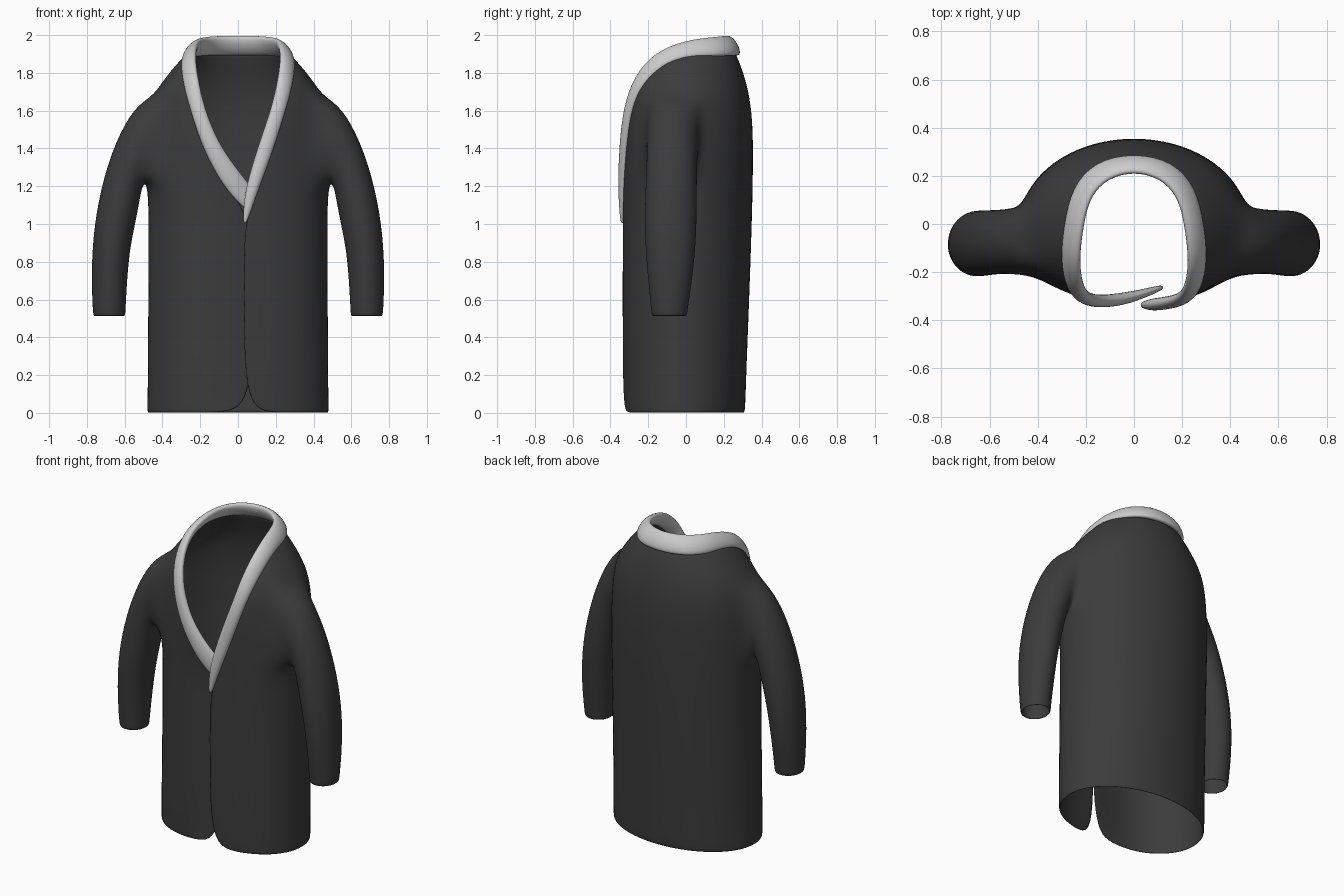
import bpy, bmesh
from math import sin, cos, asin, radians, pi
from mathutils import Vector

if "Cube" in bpy.data.objects:
    bpy.data.objects.remove(bpy.data.objects["Cube"])

def finish(bm, name, color=None, thickness=0):
    bmesh.ops.recalc_face_normals(bm, faces=bm.faces)
    me = bpy.data.meshes.new(name)
    bm.to_mesh(me)
    bm.free()
    ob = bpy.data.objects.new(name, me)
    bpy.context.collection.objects.link(ob)
    me.polygons.foreach_set("use_smooth", [True] * len(me.polygons))
    if thickness:
        s = ob.modifiers.new("thickness", "SOLIDIFY")
        s.thickness, s.offset = thickness, 0
    sub = ob.modifiers.new("smooth", "SUBSURF")
    sub.levels = sub.render_levels = 2
    if color:
        mat = bpy.data.materials.new(name + "_color")
        mat.diffuse_color = color
        mat.use_nodes = True
        mat.node_tree.nodes["Principled BSDF"].inputs["Base Color"].default_value = mat.diffuse_color
        me.materials.append(mat)
    return ob

def power(v, e):
    return (1 if v >= 0 else -1) * abs(v) ** e

# Coat body rows: z, half width, front y, back y, right panel edge x, left panel edge x
ROWS = [
    (0.00, .475, -.325, .312, .13, -.03),
    (0.06, .474, -.330, .316, .055, .05),
    (0.25, .472, -.335, .322, .025, .09),
    (0.62, .470, -.335, .337, .022, .10),
    (1.00, .468, -.335, .350, .022, .10),
    (1.20, .472, -.335, .355, .085, -.05),
    (1.40, .468, -.332, .357, .150, -.15),
    (1.55, .458, -.325, .353, .205, -.205),
    (1.68, .440, -.310, .337, .240, -.24),
    (1.79, .370, -.270, .308, .255, -.255),
    (1.90, .268, -.200, .265, .235, -.235),
]
FIXED = [70, 85, 100, 120, 140, 160, 180]   # column angles from the front
LAST = 18                                   # last column index

def half_section(row, side):
    """Points of one half of a row, from the opening edge to the back centre."""
    z, a, yf, yb, xr, xl = row
    edge_x = xr if side > 0 else -xl
    a *= 1.01
    yc, b = (yf + yb) / 2, (yb - yf) / 2
    t0 = asin(power(edge_x / a, 1.2))
    t1 = radians(FIXED[0])
    angles = [t0 + (t1 - t0) * i / 3 for i in range(3)] + [radians(d) for d in FIXED]
    pts = []
    for t in angles:
        e = 2 / 2.4 if t < pi / 2 else 1
        x = side * a * power(sin(t), e)
        y = yc - b * power(cos(t), e)
        # the left front panel tucks under the right one
        if side < 0 and t < pi / 2:
            y += .06 * min(1, max(0, (x + .1) / .2))
        pts.append((x, y, z))
    return pts

bm = bmesh.new()
grid = []
for row in ROWS:
    pts = half_section(row, 1) + half_section(row, -1)[-2::-1]
    grid.append([bm.verts.new(p) for p in pts])

C0, C1, R0, R1 = 2, 5, 5, 8                 # armhole block of the grid
for r in range(len(ROWS) - 1):
    for c in range(LAST):
        m = min(c, LAST - 1 - c)
        if R0 <= r < R1 and C0 <= m < C1:
            continue
        bm.faces.new((grid[r][c], grid[r][c + 1], grid[r + 1][c + 1], grid[r + 1][c]))

# Sleeves: outer x, z, inner x, z, half depth, centre y
SLEEVE = [
    (.525, 1.635, .505, 1.23, .130, -.072),
    (.620, 1.490, .525, 1.13, .128, -.075),
    (.705, 1.260, .550, 1.00, .132, -.080),
    (.757, 1.000, .575, .88, .132, -.082),
    (.772, .760, .590, .74, .117, -.083),
    (.765, .560, .600, .56, .093, -.088),
    (.761, .512, .602, .512, .088, -.088),
]
loop = ([(R0, c) for c in range(C0, C1)] + [(r, C1) for r in range(R0, R1)]
        + [(R1, c) for c in range(C1, C0, -1)] + [(r, C0) for r in range(R1, R0, -1)])
for side in (1, -1):
    prev = [grid[r][c if side > 0 else LAST - c] for r, c in loop]
    for ox, oz, ix, iz, ry, cy in SLEEVE:
        ring = []
        for k in range(12):
            f = radians(225 + 30 * k)
            s, q = sin(f) * 1.045 / 2, cos(f) * 1.045
            x = (ox + ix) / 2 + (ox - ix) * s
            z = (oz + iz) / 2 + (oz - iz) * s
            ring.append(bm.verts.new((side * x, cy + ry * q, z)))
        for k in range(12):
            j = (k + 1) % 12
            bm.faces.new((prev[k], prev[j], ring[j], ring[k]))
        prev = ring
finish(bm, "coat", (.045, .045, .045, 1), .01)

# Shawl collar: (outer edge point, inner edge point) stations
RIGHT_FRONT = [
    ((.040, -.338, .99), (.026, -.335, 1.01)),
    ((.072, -.338, 1.08), (.030, -.335, 1.10)),
    ((.115, -.335, 1.20), (.045, -.335, 1.21)),
    ((.190, -.325, 1.40), (.105, -.330, 1.41)),
]
LEFT_FRONT = [
    ((.120, -.262, 1.03), (.130, -.258, 1.08)),
    ((.030, -.292, 1.08), (.070, -.280, 1.20)),
    ((-.080, -.318, 1.20), (-.005, -.305, 1.29)),
    ((-.188, -.325, 1.40), (-.105, -.325, 1.43)),
]
SIDE = [
    ((.252, -.300, 1.60), (.180, -.315, 1.62)),
    ((.288, -.230, 1.74), (.215, -.270, 1.78)),
    ((.298, -.120, 1.84), (.235, -.165, 1.91)),
    ((.285, .000, 1.885), (.215, .000, 1.97)),
    ((.255, .150, 1.89), (.185, .120, 1.985)),
    ((.160, .258, 1.895), (.110, .195, 1.993)),
]
BACK = [((0, .290, 1.895), (0, .225, 1.995))]
mirrored = [tuple((-x, y, z) for x, y, z in st) for st in reversed(SIDE)]
stations = [(Vector(o), Vector(i)) for o, i in
            RIGHT_FRONT + SIDE + BACK + mirrored + LEFT_FRONT[::-1]]
mids = [(o + i) / 2 for o, i in stations]

bm = bmesh.new()
rings = []
n = len(stations)
for s, (o, i) in enumerate(stations):
    tangent = mids[min(s + 1, n - 1)] - mids[max(s - 1, 0)]
    major = (i - o) / 2 * 1.1
    thick = .012 if s in (0, n - 1) else .019 if s in (1, n - 2) else .029
    minor = tangent.cross(major).normalized() * thick
    rings.append([bm.verts.new(mids[s] + major * cos(k * pi / 4) + minor * sin(k * pi / 4))
                  for k in range(8)])
for r0, r1 in zip(rings, rings[1:]):
    for k in range(8):
        j = (k + 1) % 8
        bm.faces.new((r0[k], r0[j], r1[j], r1[k]))
bm.faces.new(rings[0])
bm.faces.new(rings[-1])
finish(bm, "collar")
